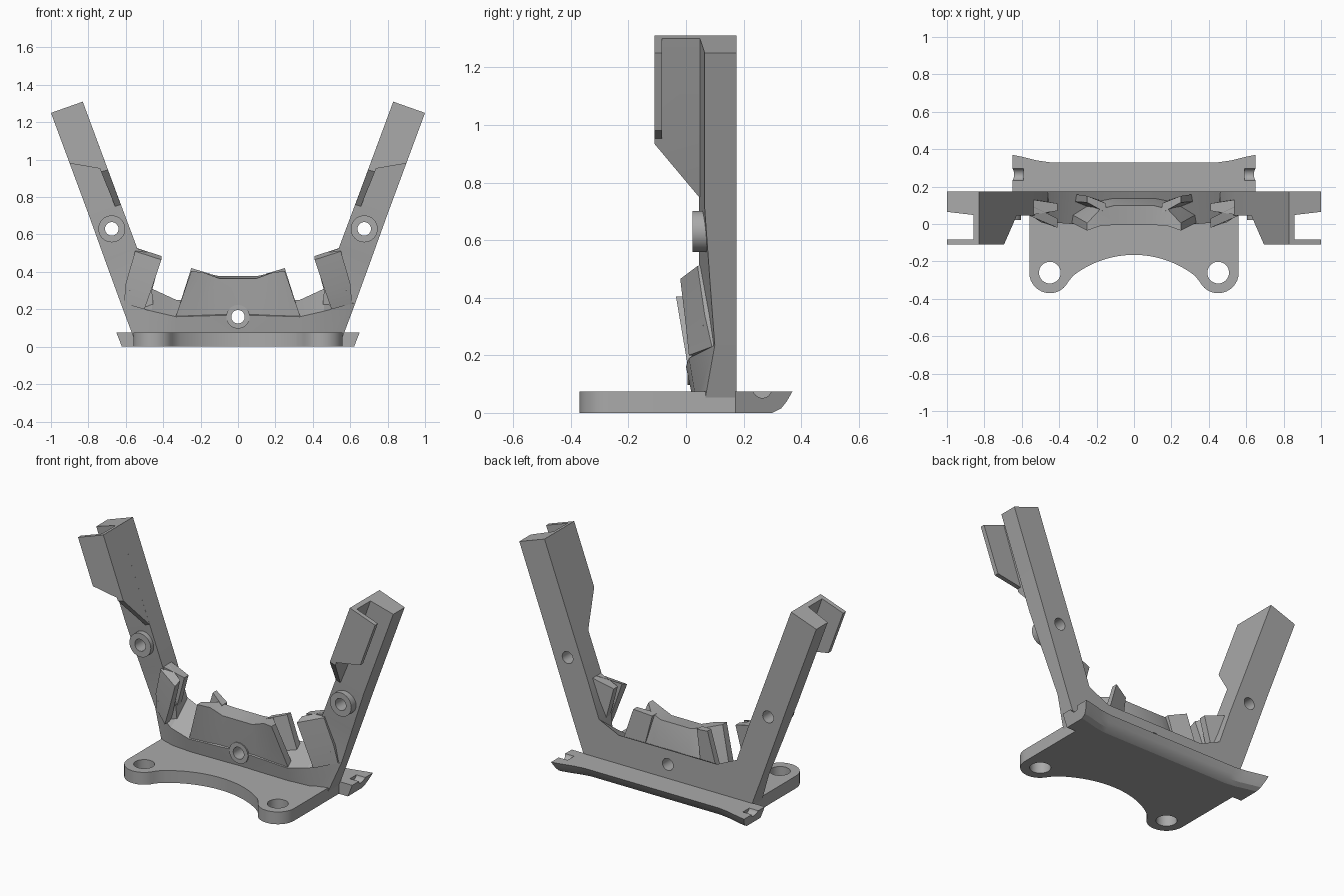
import bpy, bmesh, math
from mathutils import Matrix

if "Cube" in bpy.data.objects:
    bpy.data.objects.remove(bpy.data.objects["Cube"], do_unlink=True)

grey = bpy.data.materials.new("plain grey")
grey.use_nodes = True
grey.diffuse_color = (0.4, 0.4, 0.4, 1)
grey.node_tree.nodes["Principled BSDF"].inputs["Base Color"].default_value = (0.4, 0.4, 0.4, 1)


def finish(name, bm):
    bmesh.ops.recalc_face_normals(bm, faces=bm.faces)
    mesh = bpy.data.meshes.new(name)
    bm.to_mesh(mesh)
    bm.free()
    mesh.materials.append(grey)
    obj = bpy.data.objects.new(name, mesh)
    bpy.context.collection.objects.link(obj)
    return obj


def solid(name, rows, side=1, full=False):
    """Thick panel from rows of (x, z, front y, back y, back z rise)."""
    rows = [[tuple(p) + (0,) * (5 - len(p)) for p in r] for r in rows]
    if full:
        rows = [[(-p[0],) + p[1:] for p in reversed(r) if p[0] > 0] + r for r in rows]
    bm = bmesh.new()
    front = [[bm.verts.new((side * x, yf, z)) for x, z, yf, yb, dz in r] for r in rows]
    back = [[bm.verts.new((side * x, yb, z + dz)) for x, z, yf, yb, dz in r] for r in rows]
    for g in (front, back):
        for a, b in zip(g, g[1:]):
            for i in range(len(a) - 1):
                bm.faces.new((a[i], a[i + 1], b[i + 1], b[i]))

    def rim(g):
        return g[0] + [r[-1] for r in g[1:]] + g[-1][-2::-1] + [r[0] for r in g[-2:0:-1]]
    f, k = rim(front), rim(back)
    for i in range(len(f)):
        bm.faces.new((f[i - 1], f[i], k[i], k[i - 1]))
    return finish(name, bm)


def cylinder(name, loc, radius, depth, axis, segs=32):
    bm = bmesh.new()
    turn = {"X": Matrix.Rotation(math.pi / 2, 4, "Y"),
            "Y": Matrix.Rotation(math.pi / 2, 4, "X"), "Z": Matrix()}[axis]
    bmesh.ops.create_cone(bm, cap_ends=True, segments=segs, radius1=radius, radius2=radius,
                          depth=depth, matrix=Matrix.Translation(loc) @ turn)
    return finish(name, bm)


def cut(objs, *args):
    tool = cylinder("hole_cutter", *args)
    tool.hide_render = True
    for obj in objs:
        mod = obj.modifiers.new("hole", "BOOLEAN")
        mod.operation = "DIFFERENCE"
        mod.solver = "EXACT"
        mod.object = tool
        bpy.context.view_layer.objects.active = obj
        bpy.ops.object.modifier_apply(modifier=mod.name)
    bpy.data.objects.remove(tool, do_unlink=True)


# Base plate with two rounded feet and a concave front edge
half = [(0.56, 0.18)]
for i in range(15):
    a = -math.radians(i * 11)
    half.append((0.45 + 0.11 * math.cos(a), -0.26 + 0.11 * math.sin(a)))
for i in range(14):
    a = math.radians(38 * (1 - i / 14))
    half.append((0.53 * math.sin(a), -0.695 + 0.53 * math.cos(a)))
outline = half + [(0, -0.165)] + [(-x, y) for x, y in reversed(half)]
bm = bmesh.new()
plate = bm.faces.new([bm.verts.new((x, y, 0)) for x, y in outline])
up = bmesh.ops.extrude_face_region(bm, geom=[plate])["geom"]
bmesh.ops.translate(bm, vec=(0, 0, 0.075), verts=[v for v in up if isinstance(v, bmesh.types.BMVert)])
base = finish("base_plate", bm)
for s in (-1, 1):
    cut([base], (s * 0.45, -0.26, 0.04), 0.058, 0.3, "Z")

# Rear lip with a curved underside and wider ends
bm = bmesh.new()
rings = []
stations = [(0.65, 0.37), (0.60, 0.36), (0.52, 0.34), (0.45, 0.33)]
for x, yb in [(-x, y) for x, y in stations] + stations[::-1]:
    section = [(0.17, 0), (yb - 0.07, 0), (yb - 0.04, 0.015), (yb - 0.02, 0.04),
               (yb, 0.075), (0.17, 0.075)]
    rings.append([bm.verts.new((x * (0.955 + 0.6 * z), y, z)) for y, z in section])
for a, b in zip(rings, rings[1:]):
    for i in range(len(a)):
        bm.faces.new((a[i - 1], a[i], b[i], b[i - 1]))
bm.faces.new(rings[0])
bm.faces.new(rings[-1])
lip = finish("rear_lip", bm)
for s in (-1, 1):
    cut([lip], (s * 0.64, 0.265, 0.085), 0.033, 0.1, "X")

# Crossbar joining the arms, with sloping pocket floors
crossbar = solid("crossbar", [
    [(0, 0.04, 0.03, 0.175), (0.33, 0.04, 0.025, 0.175), (0.46, 0.04, 0.035, 0.175),
     (0.555, 0.04, 0.065, 0.175)],
    [(0, 0.17, 0.01, 0.175, 0.08), (0.33, 0.16, 0.0, 0.175, 0.09),
     (0.46, 0.19, 0.01, 0.175, 0.12), (0.628, 0.235, 0.1, 0.175)]], full=True)

# Centre wall, flared at both ends into front lips
wall = solid("centre_wall", [
    [(0, 0.06, 0.028, 0.15), (0.1, 0.06, 0.028, 0.15), (0.24, 0.06, 0.025, 0.13),
     (0.35, 0.06, 0.025, 0.07)],
    [(0, 0.22, 0.01, 0.14), (0.11, 0.22, 0.01, 0.14), (0.22, 0.2, 0.005, 0.12),
     (0.33, 0.17, 0.005, 0.05)],
    [(0, 0.365, -0.005, 0.1, 0.012), (0.1, 0.365, -0.005, 0.1, 0.012),
     (0.18, 0.395, -0.01, 0.08), (0.25, 0.405, -0.035, 0.005)]], full=True)
boss = cylinder("centre_boss", (0, 0.06, 0.16), 0.063, 0.11, "Y")
cut([crossbar, wall, boss], (0, 0.1, 0.16), 0.036, 0.6, "Y")

for side, s in (("left", 1), ("right", -1)):
    # Rear lip of the centre wall's slot
    solid(side + "_slot_lip", [
        [(0.19, 0.2, 0.07, 0.13), (0.32, 0.2, 0.12, 0.16)],
        [(0.15, 0.39, 0.06, 0.11), (0.25, 0.42, 0.115, 0.15)]], s)
    # Slanted arm
    arm = solid(side + "_arm", [
        [(0.83, 1.31, 0.045, 0.175), (1.0, 1.25, 0.065, 0.175)],
        [(0.63, 0.77, 0.045, 0.175), (0.80, 0.71, 0.065, 0.175)],
        [(0.54, 0.53, 0.045, 0.175), (0.71, 0.46, 0.083, 0.175)],
        [(0.46, 0.3, 0.06, 0.175), (0.628, 0.235, 0.1, 0.175)],
        [(0.44, 0.06, 0.06, 0.175), (0.555, 0.04, 0.065, 0.175)]], s)
    # Inner web and front flange of the channel
    solid(side + "_channel_web", [
        [(0.83, 1.31, -0.11, 0.06), (0.858, 1.30, -0.11, 0.06)],
        [(0.695, 0.945, -0.11, 0.06), (0.732, 0.935, -0.11, 0.06)],
        [(0.627, 0.76, 0.045, 0.06), (0.657, 0.75, 0.045, 0.06)]], s)
    solid(side + "_channel_flange", [
        [(0.83, 1.31, -0.11, -0.083), (1.0, 1.25, -0.11, -0.083)],
        [(0.695, 0.945, -0.11, -0.083), (0.9, 0.98, -0.11, -0.083)]], s)
    # Pocket cheek on the inside of the arm, and its slot ridge
    solid(side + "_pocket_cheek", [
        [(0.41, 0.465, -0.02, 0.03, 0.02), (0.55, 0.51, 0.04, 0.1, 0.02)],
        [(0.465, 0.3, 0.0, 0.05), (0.6, 0.34, 0.065, 0.12)],
        [(0.5, 0.2, 0.01, 0.07), (0.61, 0.23, 0.09, 0.12)]], s)
    solid(side + "_pocket_ridge", [
        [(0.41, 0.485, 0.07, 0.11), (0.54, 0.525, 0.05, 0.13)],
        [(0.465, 0.28, 0.07, 0.11), (0.58, 0.3, 0.06, 0.14)]], s)
    # Screw boss on the arm
    ring = cylinder(side + "_arm_boss", (s * 0.675, 0.05, 0.63), 0.072, 0.055, "Y")
    cut([arm, ring], (s * 0.675, 0.1, 0.63), 0.036, 0.6, "Y")

bpy.ops.object.select_all(action="DESELECT")
for obj in bpy.context.collection.objects:
    if obj.type == "MESH" and obj.data.materials and obj.data.materials[0] == grey:
        obj.select_set(True)
        bpy.context.view_layer.objects.active = obj
bpy.ops.object.shade_smooth_by_angle(angle=math.radians(25))
